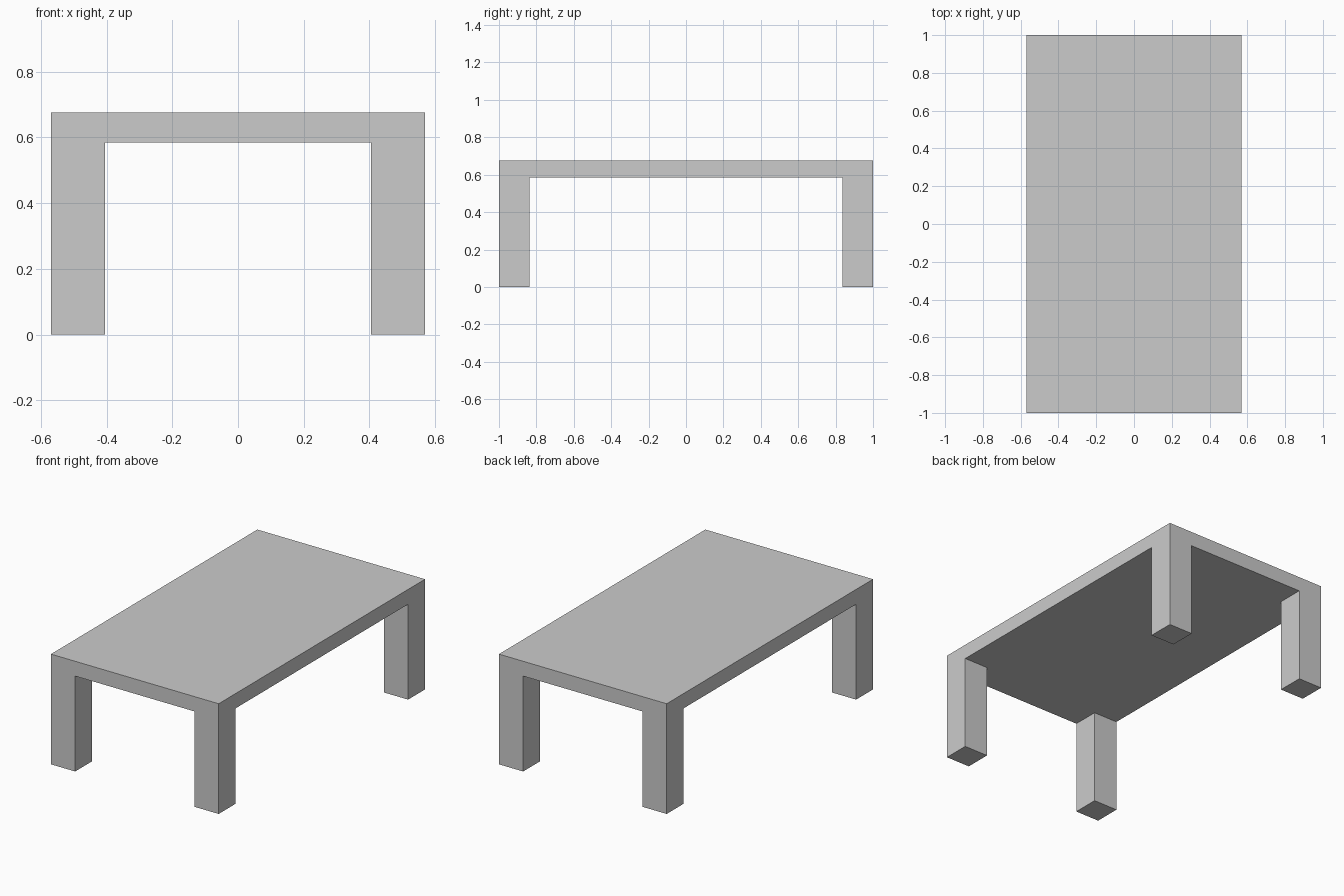
import bpy, bmesh
from mathutils import Vector, Matrix

if "Cube" in bpy.data.objects:
    bpy.data.objects.remove(bpy.data.objects["Cube"])

HALF_X, HALF_Y = 0.569, 1.0
TOP_Z, UNDER_Z = 0.676, 0.585
LEG = 0.164

bm = bmesh.new()

# Table top slab
thick = TOP_Z - UNDER_Z
mat = Matrix.Translation((0, 0, UNDER_Z + thick / 2)) @ Matrix.Diagonal((2 * HALF_X, 2 * HALF_Y, thick, 1))
bmesh.ops.create_cube(bm, size=1, matrix=mat)

# Loop cuts marking out the square corner legs
for axis, half in ((Vector((1, 0, 0)), HALF_X), (Vector((0, 1, 0)), HALF_Y)):
    for side in (-1, 1):
        bmesh.ops.bisect_plane(bm, geom=bm.verts[:] + bm.edges[:] + bm.faces[:],
                               plane_co=axis * side * (half - LEG), plane_no=axis)

# Legs extruded down from the four corner faces, flush with the slab sides
bm.normal_update()
corners = []
for f in bm.faces:
    c = f.calc_center_median()
    if f.normal.z < -0.9 and abs(c.x) > HALF_X - LEG and abs(c.y) > HALF_Y - LEG:
        corners.append(f)
ext = bmesh.ops.extrude_face_region(bm, geom=corners)
for v in ext["geom"]:
    if isinstance(v, bmesh.types.BMVert):
        v.co.z = 0
leftover = [f for f in corners if f.is_valid]
if leftover:
    bmesh.ops.delete(bm, geom=leftover, context='FACES_ONLY')

bmesh.ops.recalc_face_normals(bm, faces=bm.faces[:])
mesh = bpy.data.meshes.new("table")
bm.to_mesh(mesh)
bm.free()
table = bpy.data.objects.new("table", mesh)
bpy.context.collection.objects.link(table)
